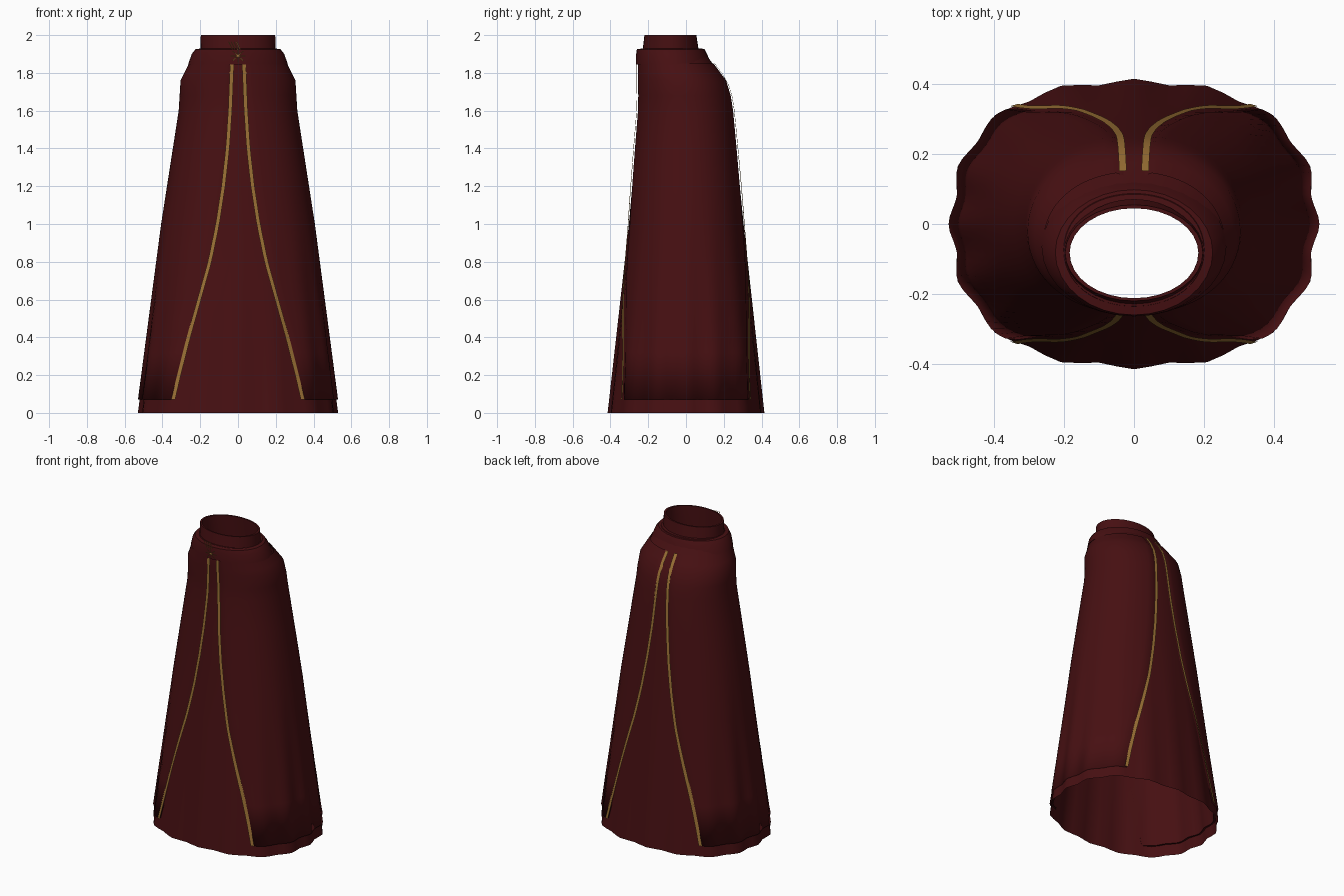
import bpy, bmesh, math
from mathutils import Vector

if "Cube" in bpy.data.objects:
    bpy.data.objects.remove(bpy.data.objects["Cube"], do_unlink=True)


def material(name, rgb):
    m = bpy.data.materials.new(name)
    m.use_nodes = True
    m.diffuse_color = (*rgb, 1)
    bsdf = m.node_tree.nodes["Principled BSDF"]
    bsdf.inputs["Base Color"].default_value = (*rgb, 1)
    bsdf.inputs["Roughness"].default_value = 0.8
    return m


RED = material("dark red cloth", (0.062, 0.005, 0.006))
GOLD = material("old gold", (0.32, 0.16, 0.035))

# Robe silhouette: height, half width, front y, back y
PROFILE = [(0, .53, -.415, .415), (1.0, .398, -.302, .305),
           (1.6, .305, -.25, .245), (1.68, .3, -.248, .232),
           (1.76, .295, -.25, .207), (1.85, .25, -.25, .14),
           (1.93, .2, -.235, .085)]

# Trim path: height, distance from the centre line
TRIM = [(.07, .335), (.2, .305), (.4, .255), (.6, .2), (.8, .145),
        (1.0, .105), (1.2, .075), (1.4, .053), (1.6, .04), (1.85, .03)]


def lerp_table(table, z):
    z = min(max(z, table[0][0]), table[-1][0])
    for lo, hi in zip(table, table[1:]):
        if z <= hi[0]:
            f = (z - lo[0]) / (hi[0] - lo[0])
            return [a + (b - a) * f for a, b in zip(lo[1:], hi[1:])]


def cloth(t, z, off=0.0):
    """Point on the robe at angle t and height z, with folds near the hem."""
    a, front, back = lerp_table(PROFILE, z)
    fold = max(0, 1 - z / 1.1)
    r = 1 + .03 * (1 - z / 2.6) * (1 - math.cos(4 * t))
    r += .018 * fold * (math.cos(16 * t) - 1)
    b = (back - front) / 2
    return Vector(((a * r + off) * math.cos(t),
                   (front + back) / 2 + (b * r + off) * math.sin(t), z))


def angle_at(x, z):
    """Angle on the back right quarter where the robe reaches x."""
    lo, hi = .3, math.pi / 2
    for _ in range(30):
        mid = (lo + hi) / 2
        if cloth(mid, z).x > x:
            lo = mid
        else:
            hi = mid
    return lo


def sheet(name, rows, mat, closed=False, smooth=True):
    """Surface through rows of points, rows going up, columns anticlockwise."""
    bm = bmesh.new()
    grid = [[bm.verts.new(p) for p in row] for row in rows]
    for low, high in zip(grid, grid[1:]):
        n = len(low)
        for j in range(n if closed else n - 1):
            k = (j + 1) % n
            bm.faces.new((low[j], low[k], high[k], high[j])).smooth = smooth
    mesh = bpy.data.meshes.new(name)
    bm.to_mesh(mesh)
    bm.free()
    mesh.materials.append(mat)
    obj = bpy.data.objects.new(name, mesh)
    bpy.context.collection.objects.link(obj)
    return obj


def ring(z, a, front, back, n=32):
    return [((a * math.cos(i * math.tau / n)),
             (front + back) / 2 + (back - front) / 2 * math.sin(i * math.tau / n), z)
            for i in range(n)]


# Under robe, open at hem and neck
heights = [0, .07, .2, .4, .6, .8, 1, 1.2, 1.4, 1.6, 1.68, 1.76, 1.8, 1.85, 1.93]
sheet("under_robe", [[cloth(i * math.tau / 64, z) for i in range(64)]
                     for z in heights], RED, closed=True)

# Overlay panels on both sides, parted along the trim, hem turned inward
over_heights = [.07, .32, .5, .7, .85, 1, 1.2, 1.4, 1.6, 1.68, 1.76, 1.8, 1.85]
for side, centre in (("left", 0), ("right", math.pi)):
    rows = []
    for z, off in [(.07, -.012)] + [(z, .009) for z in over_heights]:
        edge = angle_at(lerp_table(TRIM, z)[0], z)
        angles = [centre - edge + 2 * edge * j / 36 for j in range(37)]
        row = [cloth(t, z, off) for t in angles]
        row[0] = cloth(angles[0], z, 0)
        row[-1] = cloth(angles[-1], z, 0)
        rows.append(row)
    sheet(side + "_overlay_panel", rows, RED)

# Gold trim ribbons along the four panel edges
for face in (-1, 1):
    for side in (-1, 1):
        rows = []
        for i in range(31):
            z = .07 + 1.78 * i / 30
            mid = lerp_table(TRIM, z)[0]
            row = []
            for dx in (-.01, .01):
                p = cloth(angle_at(mid + dx, z), z, .013)
                row.append(Vector((p.x * side, p.y, z)))
                if face < 0:
                    q = cloth(-angle_at(mid + dx, z), z, .013)
                    row[-1] = Vector((q.x * side, q.y, z))
            rows.append(row if side * face < 0 else row[::-1])
        name = ("front" if face < 0 else "back") + ("_left" if side > 0 else "_right")
        sheet(name + "_trim", rows, GOLD)

# Collar band and standing neck, each with an inner wall
collar = sheet("collar_band", [ring(1.845, .25, -.25, .12), ring(1.845, .264, -.264, .132),
                               ring(1.9, .245, -.264, .112), ring(1.925, .225, -.26, .098),
                               ring(1.93, .19, -.225, .07)], RED, closed=True)
neck = sheet("neck_band", [ring(1.9, .2, -.232, .07), ring(2.0, .197, -.22, .055),
                           ring(2.0, .184, -.212, .045), ring(1.93, .184, -.215, .052),
                           ring(1.86, .19, -.218, .058)], RED, closed=True)

# Clasp ornament: a burst of thin strokes with a slanted spray above
strokes = [((0, 1.89), (.04 * math.cos(i * math.pi / 4), 1.89 + .036 * math.sin(i * math.pi / 4)))
           for i in range(8)]
strokes += [((.012 - .014 * i, 1.925), (-.008 - .014 * i, 1.965)) for i in range(4)]
bm = bmesh.new()
for (x0, z0), (x1, z1) in strokes:
    along = Vector((x1 - x0, 0, z1 - z0)).normalized()
    half = Vector((along.z, 0, -along.x)) * .0025
    p, q = Vector((x0, -.284, z0)), Vector((x1, -.284, z1))
    face = bm.faces.new([bm.verts.new(v) for v in (p - half, p + half, q + half, q - half)])
    face.normal_update()
    if face.normal.y > 0:
        face.normal_flip()
mesh = bpy.data.meshes.new("clasp")
bm.to_mesh(mesh)
bm.free()
mesh.materials.append(GOLD)
bpy.context.collection.objects.link(bpy.data.objects.new("clasp", mesh))

# Keep the collar edges crisp
bpy.ops.object.select_all(action="DESELECT")
for obj in (collar, neck):
    obj.select_set(True)
    bpy.context.view_layer.objects.active = obj
bpy.ops.object.shade_smooth_by_angle(angle=math.radians(35))
